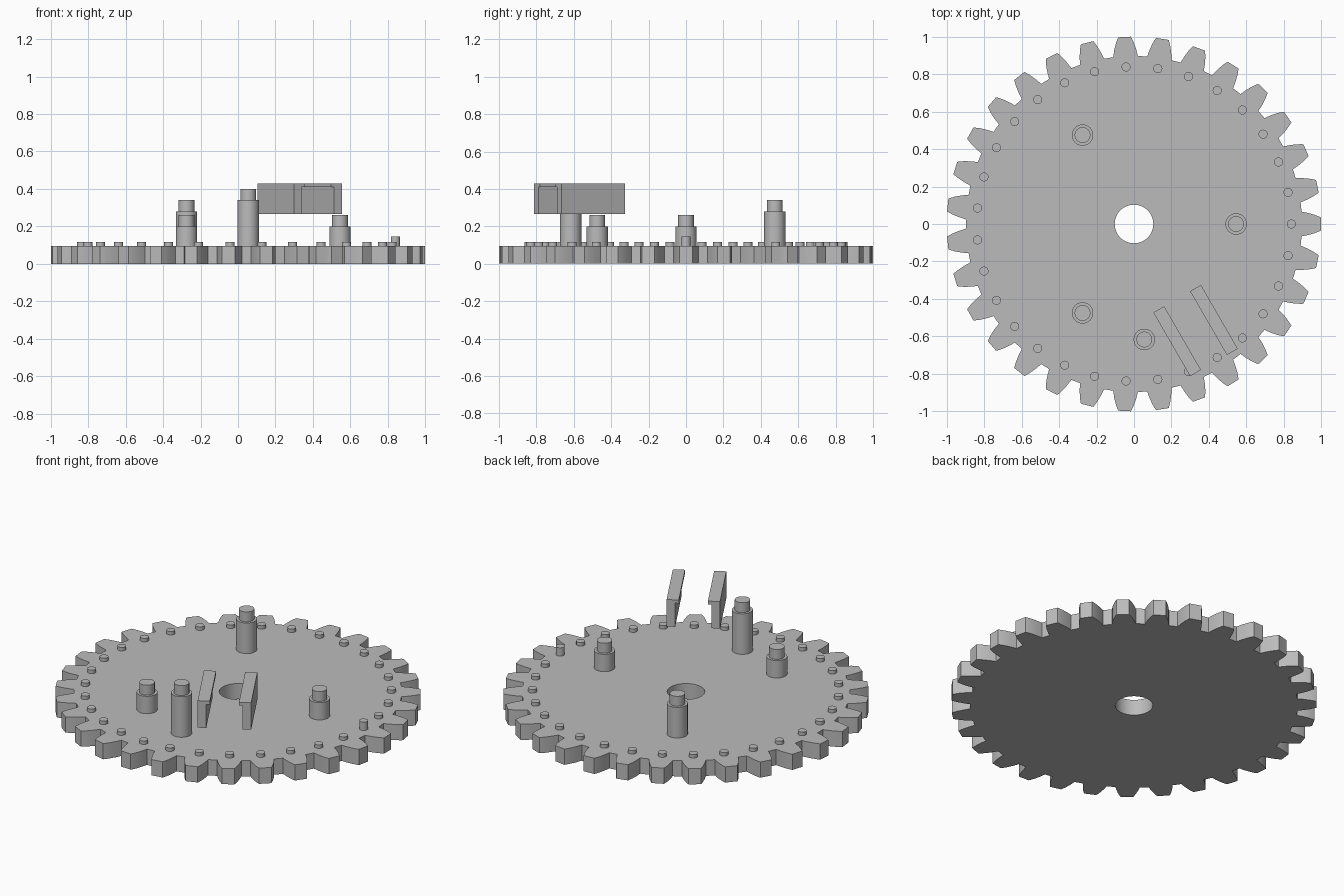
import bpy, bmesh
from math import sin, cos, pi, radians
from mathutils import Matrix, Vector

default = bpy.data.objects.get("Cube")
if default:
    bpy.data.objects.remove(default, do_unlink=True)

grey = bpy.data.materials.new("plain grey")
grey.use_nodes = True
colour = (0.5, 0.5, 0.5, 1)
grey.diffuse_color = colour
grey.node_tree.nodes["Principled BSDF"].inputs["Base Color"].default_value = colour

TEETH = 31
STEP = 2 * pi / TEETH
GEAR_TOP = 0.095


def finish(name, bm, smooth=True):
    bmesh.ops.recalc_face_normals(bm, faces=bm.faces)
    mesh = bpy.data.meshes.new(name)
    bm.to_mesh(mesh)
    bm.free()
    obj = bpy.data.objects.new(name, mesh)
    bpy.context.collection.objects.link(obj)
    mesh.materials.append(grey)
    if smooth:
        bpy.ops.object.select_all(action='DESELECT')
        obj.select_set(True)
        bpy.context.view_layer.objects.active = obj
        bpy.ops.object.shade_smooth_by_angle(angle=radians(25))
    return obj


def ring_loop(bm, points):
    verts = [bm.verts.new((x, y, 0)) for x, y in points]
    return [bm.edges.new((a, b)) for a, b in zip(verts, verts[1:] + verts[:1])]


def lift(bm, height):
    faces = bmesh.ops.extrude_face_region(bm, geom=bm.faces[:])["geom"]
    verts = [v for v in faces if isinstance(v, bmesh.types.BMVert)]
    bmesh.ops.translate(bm, verts=verts, vec=(0, 0, height))


# Gear plate: curved tooth flanks around a bored disc
flank = [(0.895, 0.066), (0.93, 0.059), (0.965, 0.049), (0.99, 0.039), (1.0, 0.034)]
tooth = [(r, -w) for r, w in flank] + [(r, w) for r, w in reversed(flank)]
outline = []
for i in range(TEETH):
    a = i * STEP
    outline += [(x * cos(a) - y * sin(a), x * sin(a) + y * cos(a)) for x, y in tooth]
bore = [(0.103 * cos(2 * pi * i / 48), 0.103 * sin(2 * pi * i / 48)) for i in range(48)]
bm = bmesh.new()
edges = ring_loop(bm, outline) + ring_loop(bm, bore)
bmesh.ops.triangle_fill(bm, edges=edges, use_beauty=True)
lift(bm, GEAR_TOP)
finish("gear_plate", bm)


def turned(name, x, y, profile, sides=40):
    """Stepped round part from (radius, z) points, standing on the gear."""
    bm = bmesh.new()
    rings = []
    for r, z in profile:
        rings.append([bm.verts.new((x + r * cos(2 * pi * i / sides),
                                    y + r * sin(2 * pi * i / sides), z))
                      for i in range(sides)])
    for low, high in zip(rings, rings[1:]):
        for i in range(sides):
            j = (i + 1) % sides
            bm.faces.new((low[i], low[j], high[j], high[i]))
    bm.faces.new(rings[0])
    bm.faces.new(rings[-1])
    return finish(name, bm)


# Index pins, one per tooth, with a taller marker pin
for i in range(TEETH):
    top = 0.145 if i == 0 else 0.116
    turned("marker_pin" if i == 0 else "index_pin", 0.84 * cos(i * STEP),
           0.84 * sin(i * STEP), [(0.024, GEAR_TOP), (0.024, top)], 24)

# Stepped posts
posts = [("right_post", 0.545, 0, 0.2), ("back_post", -0.275, 0.475, 0.28),
         ("front_post", -0.275, -0.475, 0.2), ("tall_post", 0.055, -0.617, 0.34)]
for name, x, y, shoulder in posts:
    turned(name, x, y, [(0.057, GEAR_TOP), (0.057, shoulder),
                        (0.042, shoulder), (0.042, shoulder + 0.06)])

# Pair of raised rails with lips facing each other
along = Vector((cos(radians(-60)), sin(radians(-60)), 0))
across = Vector((-along.y, along.x, 0))
section = [(0.147, 0.267), (0.147, 0.43), (0.08, 0.43), (0.08, 0.41), (0.1, 0.41), (0.1, 0.267)]
for name, side in (("outer_rail", 1), ("inner_rail", -1)):
    bm = bmesh.new()
    start = along * 0.461
    bm.faces.new([bm.verts.new(start + across * side * u + Vector((0, 0, z)))
                  for u, z in section])
    grown = bmesh.ops.extrude_face_region(bm, geom=bm.faces[:])["geom"]
    bmesh.ops.translate(bm, vec=along * 0.393,
                        verts=[v for v in grown if isinstance(v, bmesh.types.BMVert)])
    finish(name, bm, smooth=False)
